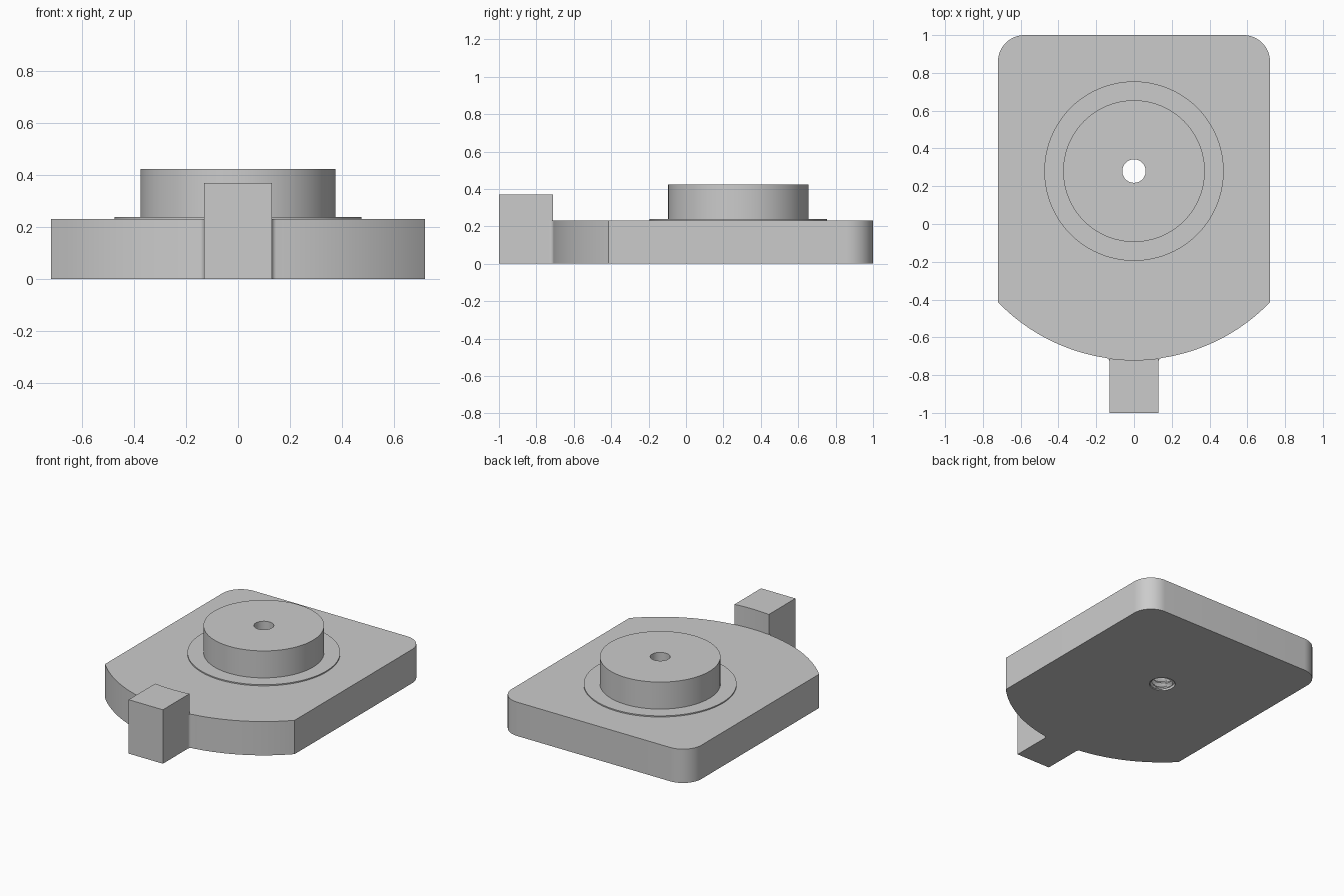
import bpy, bmesh
from math import sin, cos, pi, sqrt, radians, asin, atan2

cube = bpy.data.objects.get("Cube")
if cube:
    bpy.data.objects.remove(cube)

grey = bpy.data.materials.new("light_grey")
grey.use_nodes = True
colour = (0.6, 0.6, 0.6, 1)
grey.diffuse_color = colour
grey.node_tree.nodes["Principled BSDF"].inputs["Base Color"].default_value = colour

CY = 0.28            # shared centre of boss, hole and front arc
HALF_W, TAB_W = 0.72, 0.13
PLATE_Z, BOSS_Z = 0.232, 0.425
HOLE, BORE = 0.062, 0.082


def arc(cx, cy, r, a0, a1, n):
    """Points on an arc, angles in radians."""
    return [(cx + r * cos(a0 + (a1 - a0) * i / n),
             cy + r * sin(a0 + (a1 - a0) * i / n)) for i in range(n + 1)]


def circle(r, n=96):
    return arc(0, CY, r, 0, 2 * pi, n)[:-1]


def finish(name, bm):
    mesh = bpy.data.meshes.new(name)
    bm.to_mesh(mesh)
    bm.free()
    mesh.materials.append(grey)
    obj = bpy.data.objects.new(name, mesh)
    bpy.context.collection.objects.link(obj)
    bpy.ops.object.select_all(action='DESELECT')
    obj.select_set(True)
    bpy.context.view_layer.objects.active = obj
    bpy.ops.object.shade_smooth_by_angle(angle=radians(30))
    return obj


def extrude(name, loops, z0, z1):
    """Solid from an outline and optional hole loops."""
    bm = bmesh.new()
    edges = []
    for loop in loops:
        vs = [bm.verts.new((x, y, z0)) for x, y in loop]
        edges += [bm.edges.new((a, b)) for a, b in zip(vs, vs[1:] + vs[:1])]
    bmesh.ops.triangle_fill(bm, edges=edges, use_beauty=True)
    flat = bm.faces[:]
    bmesh.ops.dissolve_limit(bm, angle_limit=0.01, verts=[],
                             edges=[e for e in bm.edges if len(e.link_faces) == 2])
    out = bmesh.ops.extrude_face_region(bm, geom=bm.faces[:], use_keep_orig=True)
    top = [g for g in out["geom"] if isinstance(g, bmesh.types.BMVert)]
    bmesh.ops.translate(bm, verts=top, vec=(0, 0, z1 - z0))
    bmesh.ops.recalc_face_normals(bm, faces=bm.faces[:])
    return finish(name, bm)


# Base plate: right half of the outline, then mirrored
fillet = 0.02
fx = TAB_W + fillet
fy = CY - sqrt((1 + fillet) ** 2 - fx ** 2)
touch = atan2(fy - CY, fx)                 # where fillet meets the front arc
corner = -asin(sqrt(1 - HALF_W ** 2))      # where front arc meets the side
tab_angle = asin(TAB_W)
half = arc(0, CY, 1, -pi / 2, -pi / 2 + tab_angle, 6)
half += arc(fx, fy, fillet, pi, touch + pi, 8)
half += arc(0, CY, 1, touch, corner, 24)[1:]
half += arc(HALF_W - 0.14, 0.86, 0.14, 0, pi / 2, 16)
outline = half + [(-x, y) for x, y in reversed(half[1:])]
extrude("base_plate", [outline, circle(BORE, 48)], 0, PLATE_Z)

# Front tab, its back edge following the plate arc
back = arc(0, CY, 1, -pi / 2 - tab_angle, -pi / 2 + tab_angle, 12)
extrude("front_tab", [back + [(TAB_W, -1), (-TAB_W, -1)]], 0, 0.37)

# Thin raised ring and round boss
extrude("raised_ring", [circle(0.475), circle(BORE, 48)], PLATE_Z, PLATE_Z + 0.008)
extrude("round_boss", [circle(0.375), circle(HOLE, 48)], PLATE_Z + 0.008, BOSS_Z)

# Helical thread lining the hole in the plate
bm = bmesh.new()
segs, steps, turns = 48, 6, 6
pitch = PLATE_Z / turns
rows = []
for k in range(turns * steps + 1):
    row = []
    for s in range(segs):
        phase = (k / steps - s / segs) % 1
        r = HOLE + (BORE - HOLE) * abs(2 * phase - 1)
        a = 2 * pi * s / segs
        row.append(bm.verts.new((r * cos(a), CY + r * sin(a), k * pitch / steps)))
    rows.append(row)
for low, high in zip(rows, rows[1:]):
    for s in range(segs):
        t = (s + 1) % segs
        bm.faces.new((low[t], low[s], high[s], high[t]))
finish("hole_thread", bm)
